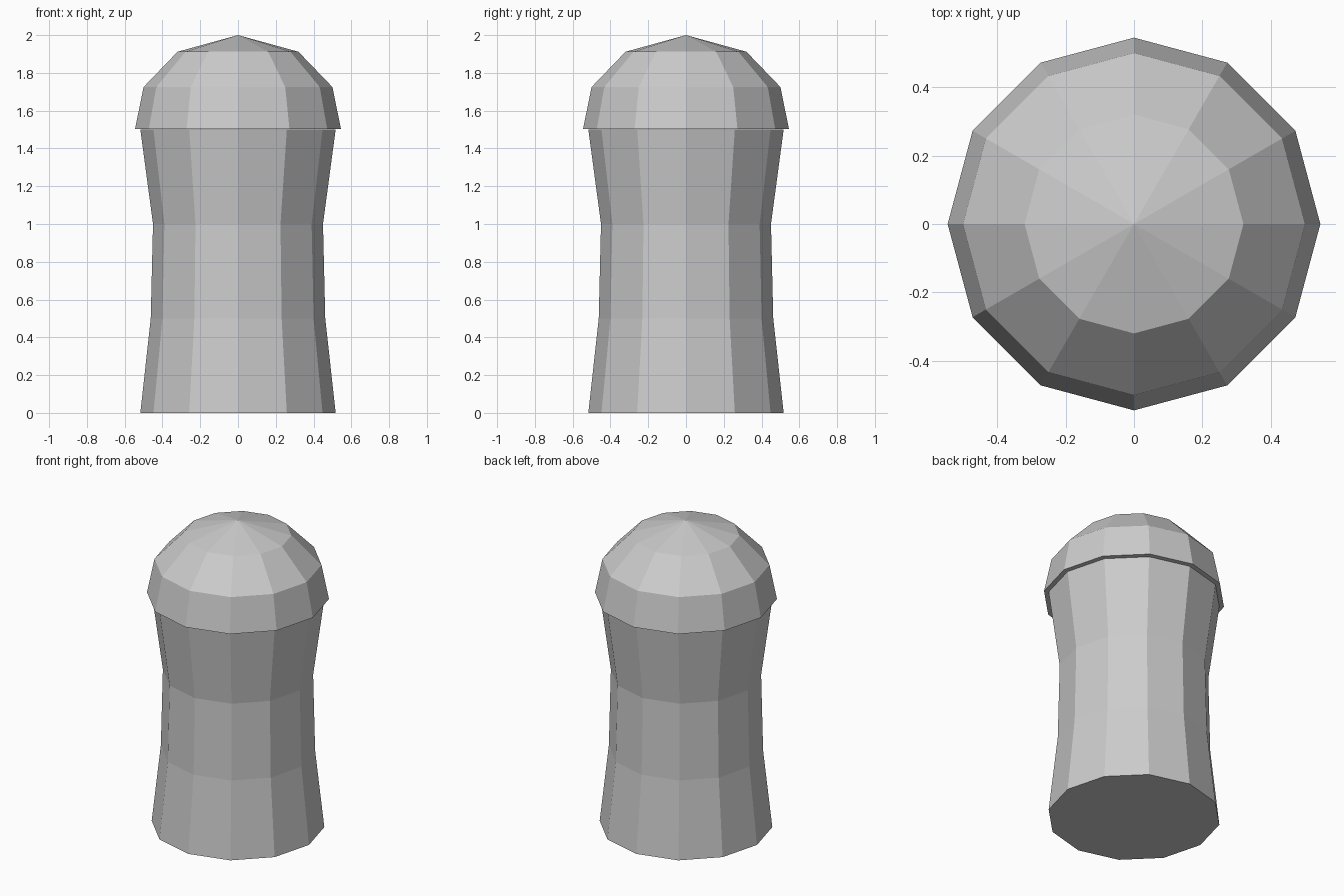
import bpy
import bmesh
from math import cos, sin, pi

SIDES = 12

cube = bpy.data.objects.get("Cube")
if cube:
    bpy.data.objects.remove(cube, do_unlink=True)

grey = bpy.data.materials.new("plain grey")
grey.use_nodes = True
colour = (0.6, 0.6, 0.6, 1.0)
grey.diffuse_color = colour
grey.node_tree.nodes["Principled BSDF"].inputs["Base Color"].default_value = colour


def lathe(name, profile, tip=None):
    """Flat-faced turned part from (radius, height) rings, closed at both ends."""
    bm = bmesh.new()
    rings = []
    for r, z in profile:
        rings.append([bm.verts.new((r * cos(2 * pi * i / SIDES),
                                    r * sin(2 * pi * i / SIDES), z))
                      for i in range(SIDES)])
    for low, high in zip(rings, rings[1:]):
        for i in range(SIDES):
            j = (i + 1) % SIDES
            bm.faces.new((low[i], low[j], high[j], high[i]))
    bm.faces.new(rings[0][::-1])
    if tip is None:
        bm.faces.new(rings[-1])
    else:
        apex = bm.verts.new((0, 0, tip))
        for i in range(SIDES):
            bm.faces.new((rings[-1][i], rings[-1][(i + 1) % SIDES], apex))
    mesh = bpy.data.meshes.new(name)
    bm.to_mesh(mesh)
    bm.free()
    mesh.materials.append(grey)
    obj = bpy.data.objects.new(name, mesh)
    bpy.context.collection.objects.link(obj)
    return obj


# Waisted post
lathe("post_body", [(0.517, 0), (0.462, 0.5), (0.45, 1.0), (0.517, 1.5)])

# Overhanging domed cap
lathe("domed_cap", [(0.545, 1.503), (0.5, 1.725), (0.32, 1.912)], tip=2.0)
